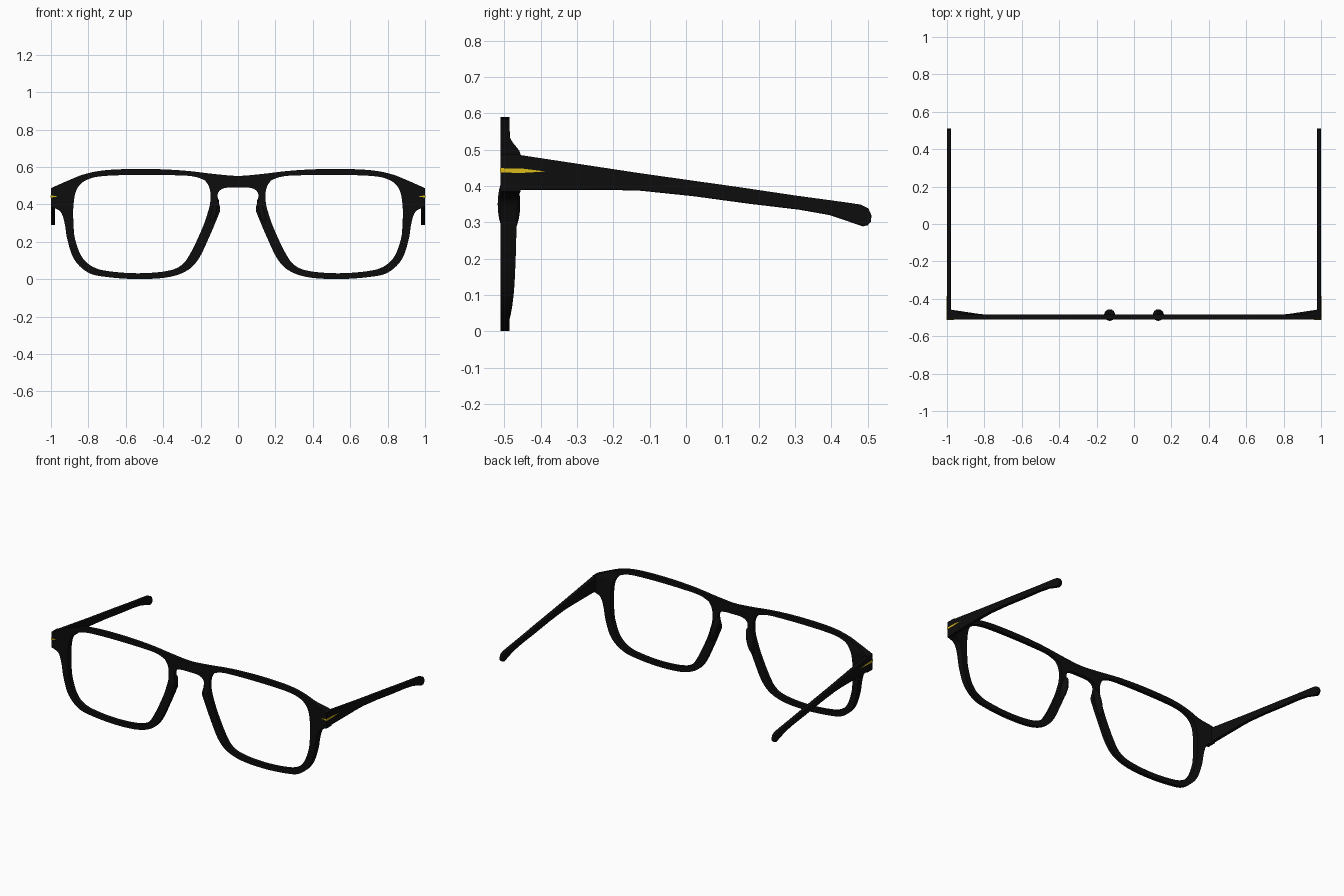
import bpy, bmesh, math
from mathutils import Vector, Matrix

if "Cube" in bpy.data.objects:
    bpy.data.objects.remove(bpy.data.objects["Cube"])


def material(name, rgb):
    m = bpy.data.materials.new(name)
    m.diffuse_color = (*rgb, 1)
    m.use_nodes = True
    m.node_tree.nodes["Principled BSDF"].inputs["Base Color"].default_value = m.diffuse_color
    return m


BLACK = material("black_acetate", (0.004, 0.004, 0.004))
GOLD = material("gold_metal", (0.70, 0.50, 0.01))


def finish(name, bm, mat, bevel=0):
    """Turn one half into a mirrored, smooth-shaded object."""
    bmesh.ops.recalc_face_normals(bm, faces=bm.faces)
    me = bpy.data.meshes.new(name)
    bm.to_mesh(me)
    bm.free()
    me.materials.append(mat)
    ob = bpy.data.objects.new(name, me)
    bpy.context.collection.objects.link(ob)
    mir = ob.modifiers.new("mirror", 'MIRROR')
    mir.use_clip = True
    if bevel:
        b = ob.modifiers.new("bevel", 'BEVEL')
        b.width, b.segments = bevel, 2
        b.limit_method = 'ANGLE'
        b.angle_limit = math.radians(50)
    bpy.ops.object.select_all(action='DESELECT')
    bpy.context.view_layer.objects.active = ob
    ob.select_set(True)
    bpy.ops.object.shade_smooth_by_angle(angle=math.radians(35))
    return ob


def spline(pts, before, after, corners=(), steps=5):
    """Smooth open curve through pts, with sharp corners where listed."""
    p = [Vector(q) for q in [before, *pts, after]]
    tan = [Vector((0, 0)) if i - 1 in corners else (p[i + 1] - p[i - 1]) / 2
           for i in range(1, len(p) - 1)]
    p = p[1:-1]
    out = []
    for i in range(len(p) - 1):
        for s in range(steps):
            t = s / steps
            out.append(p[i] * (2*t**3 - 3*t**2 + 1) + tan[i] * (t**3 - 2*t**2 + t)
                       + p[i+1] * (3*t**2 - 2*t**3) + tan[i+1] * (t**3 - t**2))
    return out + [p[-1]]


def prism(bm, pts, place, lo, hi):
    """Extrude a 2D outline between two depths."""
    a, b = ([bm.verts.new(place(u, v, d)) for u, v in pts] for d in (lo, hi))
    bm.faces.new(a)
    bm.faces.new(b[::-1])
    for i in range(len(pts)):
        j = (i + 1) % len(pts)
        bm.faces.new((a[i], a[j], b[j], b[i]))


# Front frame: matched outer and lens-opening points (outer x, z, inner x, z)
RIM = [
    (0, .553, .175, .527), (.12, .562, .235, .549), (.30, .582, .33, .556),
    (.50, .590, .54, .558), (.70, .584, .72, .552), (.82, .562, .80, .535),
    (.91, .527, .845, .505), (1, .487, .870, .46), (1, .385, .880, .39),
    (.95, .363, .881, .34), (.927, .30, .879, .28), (.912, .21, .870, .21),
    (.875, .105, .835, .12), (.80, .035, .775, .066), (.70, .012, .69, .043),
    (.54, .001, .535, .032), (.38, .010, .38, .044), (.275, .045, .30, .077),
    (.21, .11, .25, .147), (.15, .235, .19, .275), (.11, .33, .162, .355),
    (.095, .375, .15, .40), (.107, .425, .147, .44), (.105, .465, .149, .475),
    (.07, .488, .157, .50), (0, .491, .165, .513)]
outer = [r[:2] for r in RIM]
inner = [r[2:] for r in RIM]
outer = spline(outer, (-.12, .562), (-.07, .488), corners=(7, 8))
inner = spline(inner, inner[-1], inner[0])


def back_y(x, z):
    # the rim thickens towards the hinges
    return -.485 + .15 * max(0, x - .8) * min(1, max(0, (.535 - z) / .035))


bm = bmesh.new()
of, nf = ([bm.verts.new((x, -.51, z)) for x, z in c] for c in (outer, inner))
ob_, nb = ([bm.verts.new((x, back_y(x, z), z)) for x, z in c] for c in (outer, inner))
n = len(outer)
for i in range(n):
    j = (i + 1) % n
    bm.faces.new((of[i], of[j], nf[j], nf[i]))
    bm.faces.new((ob_[i], nb[i], nb[j], ob_[j]))
    bm.faces.new((nf[i], nf[j], nb[j], nb[i]))
    if j:
        bm.faces.new((of[i], ob_[i], ob_[j], of[j]))
finish("front_frame", bm, BLACK)

# Temples: tapered arms with a drooping rounded tip (y, z)
ARM = [
    (-.49, .487), (-.455, .485), (-.125, .435), (.145, .397), (.30, .374),
    (.44, .355), (.48, .349), (.502, .338), (.51, .32), (.509, .302),
    (.50, .292), (.487, .289), (.46, .298), (.395, .320), (.31, .335),
    (.175, .351), (.02, .372), (-.125, .387), (-.20, .389), (-.49, .389)]
bm = bmesh.new()
prism(bm, ARM, lambda y, z, x: (x, y, z), .978, 1.0)
finish("temple_arms", bm, BLACK, bevel=.003)

# Nose pads: small tilted bulges behind the inner rims
bm = bmesh.new()
bmesh.ops.create_uvsphere(
    bm, u_segments=20, v_segments=12, radius=1,
    matrix=Matrix.Translation((.13, -.487, .35))
    @ Matrix.Rotation(math.radians(-14), 4, 'Y')
    @ Matrix.Diagonal((.022, .031, .085, 1)))
finish("nose_pads", bm, BLACK)

# Gold dart inlays wrapping each hinge corner
bm = bmesh.new()
prism(bm, [(-.512, .449), (-.45, .448), (-.385, .440), (-.45, .436), (-.512, .437)],
      lambda y, z, x: (x, y, z), .99, 1.002)
prism(bm, [(1.002, .449), (.962, .443), (1.002, .437)],
      lambda x, z, y: (x, y, z), -.512, -.50)
finish("hinge_inlays", bm, GOLD)
